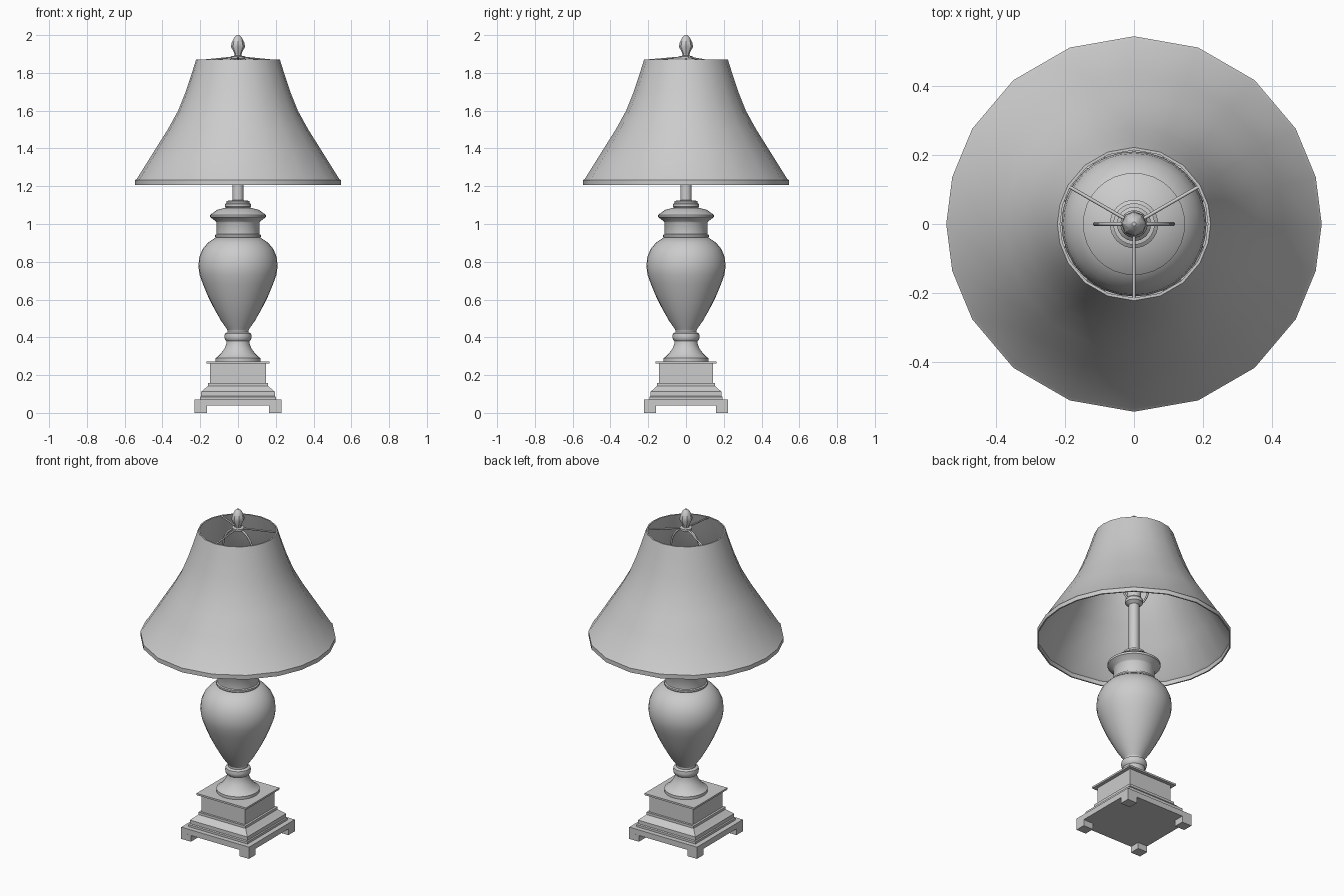
import bpy, bmesh, math

if "Cube" in bpy.data.objects:
    bpy.data.objects.remove(bpy.data.objects["Cube"])

SY = 0.965  # base is slightly shallower than wide


def finish(name, bm, smooth=True, angle=35):
    bmesh.ops.remove_doubles(bm, verts=bm.verts, dist=1e-5)
    bmesh.ops.recalc_face_normals(bm, faces=bm.faces)
    me = bpy.data.meshes.new(name)
    bm.to_mesh(me)
    bm.free()
    ob = bpy.data.objects.new(name, me)
    bpy.context.collection.objects.link(ob)
    if smooth:
        bpy.ops.object.select_all(action='DESELECT')
        ob.select_set(True)
        bpy.context.view_layer.objects.active = ob
        bpy.ops.object.shade_smooth_by_angle(angle=math.radians(angle))
    return ob


def lathe(name, profile, angles, sy=1.0, caps=True, loop=False, smooth=True):
    """Sweep a (radius, z) profile round z through the given angles."""
    bm = bmesh.new()
    rings = [[bm.verts.new((r * math.cos(a), r * math.sin(a) * sy, z)) for a in angles]
             for r, z in profile]
    n = len(angles)
    pairs = list(zip(rings, rings[1:]))
    if loop:
        pairs.append((rings[-1], rings[0]))
    for lo, hi in pairs:
        for i in range(n):
            j = (i + 1) % n
            bm.faces.new((lo[i], lo[j], hi[j], hi[i]))
    if caps and not loop:
        bm.faces.new(rings[0][::-1])
        bm.faces.new(rings[-1])
    return finish(name, bm, smooth)


def ring(n, start=0.0):
    return [start + 2 * math.pi * i / n for i in range(n)]


def square(name, profile):
    """Stack of rectangular sections given as (half width, z)."""
    k = math.sqrt(2)
    return lathe(name, [(h * k, z) for h, z in profile], ring(4, math.pi / 4), SY, smooth=False)


def rod(name, points, radius, spline='POLY'):
    cu = bpy.data.curves.new(name, 'CURVE')
    cu.dimensions = '3D'
    cu.bevel_depth = radius
    cu.bevel_resolution = 1
    cu.resolution_u = 6
    cu.use_fill_caps = True
    s = cu.splines.new(spline)
    if spline == 'BEZIER':
        s.bezier_points.add(len(points) - 1)
        for p, co in zip(s.bezier_points, points):
            p.co = co
            p.handle_left_type = p.handle_right_type = 'AUTO'
    else:
        s.points.add(len(points) - 1)
        for p, co in zip(s.points, points):
            p.co = (*co, 1)
    ob = bpy.data.objects.new(name, cu)
    bpy.context.collection.objects.link(ob)
    return ob


# Square base: slab, stepped moulding, block and top plate
square("base_slab", [(0.23, 0.038), (0.23, 0.072)])
square("base_moulding", [(0.2, 0.072), (0.2, 0.085), (0.195, 0.09), (0.195, 0.112),
                         (0.185, 0.12), (0.16, 0.142), (0.16, 0.157)])
square("base_block", [(0.147, 0.157), (0.147, 0.262)])
square("base_top_plate", [(0.168, 0.262), (0.168, 0.273)])

# Corner feet
for sx in (-1, 1):
    for sy in (-1, 1):
        bm = bmesh.new()
        bmesh.ops.create_cube(bm, size=1)
        for v in bm.verts:
            v.co = (sx * 0.197 + v.co.x * 0.066, sy * 0.191 + v.co.y * 0.062, 0.02 + v.co.z * 0.04)
        finish("foot", bm, smooth=False)

# Turned body
R = ring(32)
lathe("pedestal", [(0.12, 0.273), (0.12, 0.29), (0.108, 0.297), (0.09, 0.315), (0.072, 0.34),
                   (0.062, 0.365), (0.061, 0.38), (0.069, 0.388), (0.072, 0.405), (0.069, 0.42),
                   (0.055, 0.427), (0.055, 0.437)], R)
lathe("urn", [(0.055, 0.437), (0.063, 0.45), (0.09, 0.488), (0.125, 0.55), (0.158, 0.615),
              (0.185, 0.68), (0.203, 0.73), (0.21, 0.775), (0.205, 0.825), (0.187, 0.868),
              (0.158, 0.902), (0.118, 0.928)], R)
lathe("neck", [(0.118, 0.928), (0.121, 0.932), (0.121, 0.942), (0.114, 0.946), (0.114, 1.008),
               (0.118, 1.014), (0.147, 1.036), (0.148, 1.048), (0.11, 1.075), (0.065, 1.086),
               (0.07, 1.092), (0.07, 1.105), (0.06, 1.112), (0.06, 1.122), (0.03, 1.126)], R)
lathe("pole", [(0.03, 1.12), (0.03, 1.43)], ring(16))
lathe("socket", [(0.03, 1.425), (0.05, 1.44), (0.05, 1.46), (0.04, 1.47), (0.04, 1.56),
                 (0.034, 1.57)], ring(16))

# Lampshade: a thin double wall whose facets are wider towards front and back
quarter = [0, 14.5, 30.5, 50, 70, 90]
half = quarter + [180 - a for a in quarter[-2::-1]]
shade_angles = [math.radians(a) for a in half + [360 - a for a in half[-2:0:-1]]]
outer = [(0.544, 1.206), (0.544, 1.232), (0.535, 1.24), (0.435, 1.4), (0.372, 1.5),
         (0.317, 1.6), (0.277, 1.7), (0.247, 1.79), (0.222, 1.87)]
inner = [(r - 0.008, z) for r, z in reversed(outer)]
lathe("lampshade", outer + inner, shade_angles, loop=True)

# Three-spoke shade carrier and harp
for deg in (30, 150, 270):
    c, s = math.cos(math.radians(deg)), math.sin(math.radians(deg))
    rod("shade_spoke", [(0.01 * c, 0.01 * s, 1.884), (0.214 * c, 0.214 * s, 1.866)], 0.005)
side = [(0.04, 1.45), (0.078, 1.49), (0.11, 1.6), (0.107, 1.72), (0.07, 1.84)]
rod("harp", [(-x, 0, z) for x, z in side] + [(0, 0, 1.878)] +
    [(x, 0, z) for x, z in reversed(side)], 0.006, 'BEZIER')

# Finial
lathe("finial_washer", [(0.034, 1.876), (0.034, 1.888), (0.015, 1.892)], ring(12))
lathe("finial", [(0.018, 1.888), (0.02, 1.905), (0.037, 1.938), (0.034, 1.96), (0.02, 1.988),
                 (0.006, 2.0)], ring(8))
